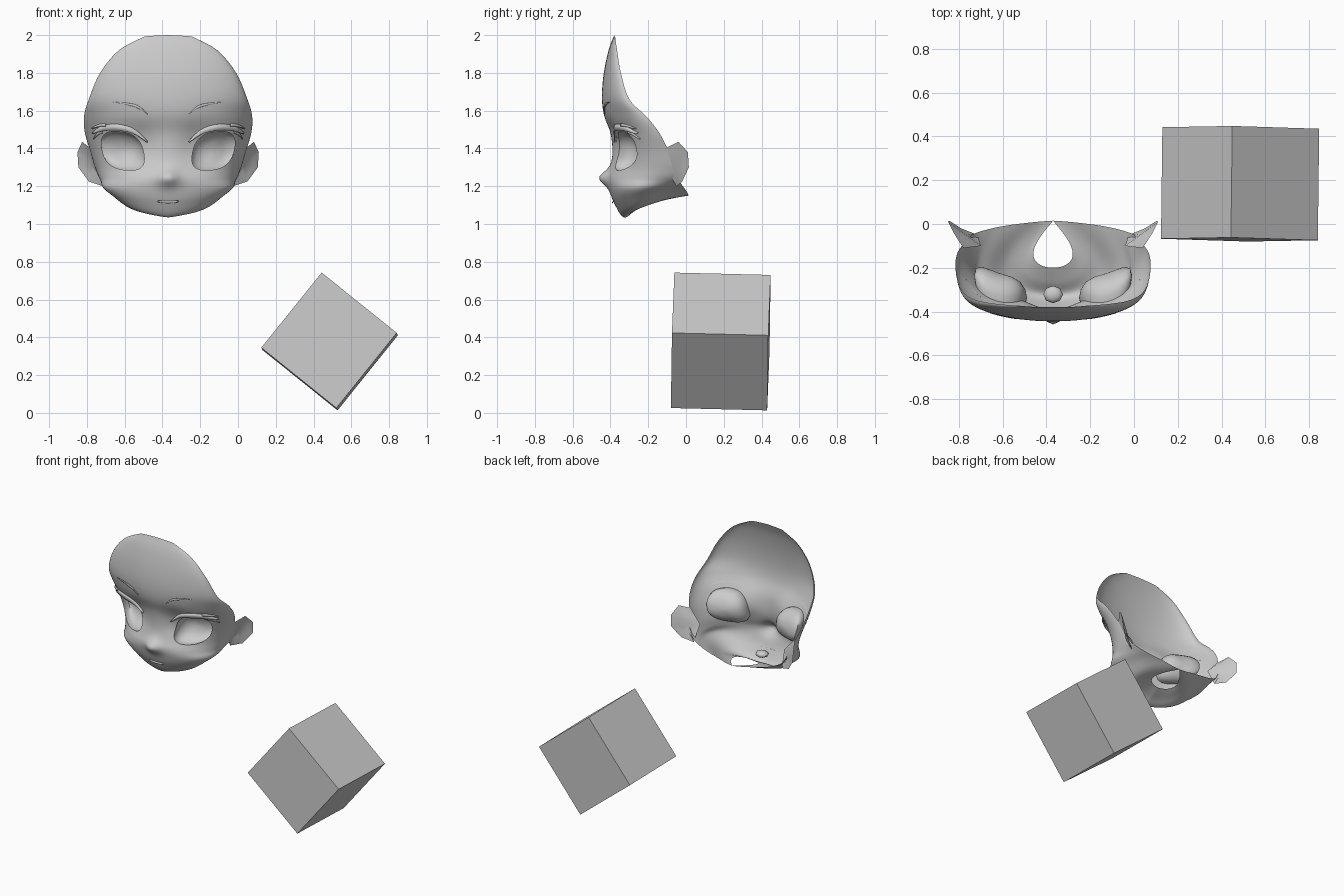
import bpy
import bmesh
from math import sin, cos, pi, radians
from mathutils import Vector, Matrix
from mathutils.bvhtree import BVHTree

if "Cube" in bpy.data.objects:
    bpy.data.objects.remove(bpy.data.objects["Cube"], do_unlink=True)

FACE_X = -0.37

grey = bpy.data.materials.new("plain_grey")
grey.use_nodes = True
grey.diffuse_color = (0.6, 0.6, 0.6, 1)
grey.node_tree.nodes["Principled BSDF"].inputs["Base Color"].default_value = grey.diffuse_color


def finish(name, bm, mirror=True, angle=50, thickness=0.0):
    """Turn a bmesh half into a mirrored, shaded object."""
    bmesh.ops.recalc_face_normals(bm, faces=bm.faces)
    mesh = bpy.data.meshes.new(name)
    bm.to_mesh(mesh)
    bm.free()
    mesh.materials.append(grey)
    obj = bpy.data.objects.new(name, mesh)
    bpy.context.collection.objects.link(obj)
    if mirror:
        obj.location.x = FACE_X
        mod = obj.modifiers.new("mirror", 'MIRROR')
        mod.use_clip = True
    if thickness:
        mod = obj.modifiers.new("thickness", 'SOLIDIFY')
        mod.thickness = thickness
        mod.offset = 0
    bpy.ops.object.select_all(action='DESELECT')
    obj.select_set(True)
    bpy.context.view_layer.objects.active = obj
    bpy.ops.object.shade_smooth_by_angle(angle=radians(angle))
    return obj


def blend(rows, t):
    """Smooth curve through rows of numbers, t from 0 to 1."""
    last = len(rows) - 1
    pos = t * last
    i = min(int(pos), last - 1)
    f = pos - i
    a, b, c, d = (rows[max(0, min(last, i + k))] for k in (-1, 0, 1, 2))
    return [q + f / 2 * (r - p + f * (2 * p - 5 * q + 4 * r - s + f * (3 * (q - r) + s - p)))
            for p, q, r, s in zip(a, b, c, d)]


def loft(bm, rings, closed=False):
    """Skin equal-length rings of points with quads."""
    verts = [[bm.verts.new(p) for p in ring] for ring in rings]
    for a, b in zip(verts, verts[1:]):
        n = len(a)
        for j in range(n if closed else n - 1):
            k = (j + 1) % n
            bm.faces.new((a[j], a[k], b[k], b[j]))
    return verts


# Face shell rows: centre y, centre z, edge x, edge y, edge z, sideways bulge
ROWS = [
    (-.38, 2.0, .13, -.375, 1.99, 0),
    (-.41, 1.92, .26, -.365, 1.92, 0),
    (-.435, 1.8, .36, -.345, 1.8, 0),
    (-.445, 1.68, .42, -.3, 1.66, 0),
    (-.435, 1.58, .445, -.21, 1.57, 0),
    (-.4, 1.48, .44, -.14, 1.48, 0),
    (-.39, 1.38, .41, -.09, 1.38, .01),
    (-.4, 1.3, .385, -.06, 1.3, .02),
    (-.415, 1.24, .35, -.04, 1.24, .05),
    (-.405, 1.18, .28, -.02, 1.205, .12),
    (-.38, 1.11, .2, -.005, 1.185, .14),
    (-.33, 1.035, .12, .005, 1.17, .13),
    (-.27, 1.07, .05, .012, 1.155, .1),
    (-.2, 1.11, 0, .015, 1.15, .09),
]


def bump(x, z, cx, cz, sx, sz):
    return 2.718 ** -(((x - cx) / sx) ** 2 + ((z - cz) / sz) ** 2)


def shell_point(s, t):
    cy, cz, ex, ey, ez, bulge = blend(ROWS, t)
    x = max(0, ex * sin(s * pi / 2) + bulge * sin(s * pi))
    y = cy + (ey - cy) * (1 - cos(s * pi / 2))
    z = cz + (ez - cz) * s ** 1.2
    if s < 0.8:
        y -= 0.045 * bump(x, z, 0, 1.245, .05, .045)   # nose
        y += 0.025 * bump(x, z, .15, 1.41, .08, .1)    # eye hollow
    return x, y, z


# Eye outline: a slanted rounded box seen from the front
EYE_X, EYE_Z, EYE_W, EYE_H, ROUND = 0.24, 1.387, 0.11, 0.1, 2.6


def eye_local(x, z):
    dz = z - EYE_Z - 0.08 * (x - EYE_X)
    dx = x - EYE_X - 0.2 * dz
    r = (abs(dx / EYE_W) ** ROUND + abs(dz / EYE_H) ** ROUND) ** (1 / ROUND)
    return dx, dz, r


def eye_global(dx, dz):
    x = EYE_X + dx + 0.2 * dz
    return x, EYE_Z + dz + 0.08 * (x - EYE_X)


# Face shell with open eye sockets
NS, NT = 26, 65
bm = bmesh.new()
loft(bm, [[shell_point(j / NS, i / NT) for j in range(NS + 1)] for i in range(NT + 1)])
tree = BVHTree.FromBMesh(bm)


def surface_y(x, z):
    hit = tree.ray_cast(Vector((max(x, 0.002), -2, z)), Vector((0, 1, 0)))[0]
    return hit.y if hit else -0.3


holes = []
for face in bm.faces:
    c = face.calc_center_median()
    if eye_local(c.x, c.z)[2] < 1:
        holes.append(face)
rim = {v for f in holes for v in f.verts if any(g not in holes for g in v.link_faces)}
bmesh.ops.delete(bm, geom=holes, context='FACES')
for v in rim:
    dx, dz, r = eye_local(v.co.x, v.co.z)
    x, z = eye_global(dx / r, dz / r)
    v.co = (x, surface_y(x, z), z)
finish("face_shell", bm, angle=60)

# Eye dishes set behind the sockets
bm = bmesh.new()
rings = []
for scale, depth in ((1.01, 0), (1.06, .03), (1.0, .06), (.8, .085), (.45, .1), (.1, .105)):
    ring = []
    for k in range(32):
        a = k * pi / 16
        ca, sa = cos(a), sin(a)
        r = scale / (abs(ca) ** ROUND + abs(sa) ** ROUND) ** (1 / ROUND)
        x, z = eye_global(r * ca * EYE_W, r * sa * EYE_H)
        ring.append((x, surface_y(x, z) + depth, z))
    rings.append(ring)
bm.faces.new(loft(bm, rings, closed=True)[-1])
finish("eyes", bm)


def ribbon(name, path, top_lift, bottom_lift, steps=14):
    """Thin tapered strip lying on the face; path holds x, z, half width."""
    bm = bmesh.new()
    upper, lower = [], []
    for i in range(steps + 1):
        x, z, w = blend(path, i / steps)
        upper.append((x, surface_y(x, z + w) - top_lift, z + w))
        lower.append((x, surface_y(x, z - w) - bottom_lift, z - w))
    loft(bm, [upper, lower])
    finish(name, bm, thickness=0.005)


# Lashes, brows and lips
ribbon("upper_lashes", [(.40, 1.48, .004), (.35, 1.505, .014), (.27, 1.512, .017),
                        (.18, 1.49, .014), (.11, 1.435, .003)], 0.002, 0.018)
ribbon("lash_tip_upper", [(.33, 1.525, .008), (.37, 1.52, .006), (.405, 1.505, .001)], .004, .015, 6)
ribbon("lash_tip_lower", [(.35, 1.49, .01), (.375, 1.475, .007), (.395, 1.45, .001)], .004, .012, 6)
ribbon("eyebrows", [(.11, 1.582, .002), (.16, 1.62, .007), (.22, 1.636, .005), (.29, 1.645, .001)],
       0.003, 0.004)
ribbon("upper_lip", [(0, 1.116, .006), (.03, 1.117, .005), (.055, 1.12, .001)], 0, 0.009, 6)

# Mouth pocket inside the shell
bm = bmesh.new()
bmesh.ops.create_uvsphere(bm, u_segments=8, v_segments=6, radius=1,
                          matrix=Matrix.Translation((FACE_X, -.322, 1.105)) @ Matrix.Diagonal((.045, .04, .022, 1)))
finish("mouth_pocket", bm, mirror=False)

# Ears: dished front, tapering back into the head
EAR = [(.41, -.11, 1.4), (.455, -.04, 1.435), (.48, .01, 1.38), (.475, .015, 1.3),
       (.42, -.02, 1.225), (.345, -.05, 1.2), (.36, -.085, 1.26), (.385, -.1, 1.33)]
bm = bmesh.new()
dish = Vector((.405, -.045, 1.31))
root = Vector((.33, -.1, 1.31))
inner = [Vector(p).lerp(dish, 0.4) for p in EAR]
back = [Vector(p).lerp(root, 0.35) for p in EAR]
skin = loft(bm, [inner, EAR, back], closed=True)
for ring, tip in ((skin[0], dish), (skin[-1], root)):
    centre = bm.verts.new(tip)
    for j, v in enumerate(ring):
        bm.faces.new((v, ring[(j + 1) % len(ring)], centre))
finish("ears", bm, angle=40)

# Loose tilted block beside the face
turn = (Matrix.Rotation(radians(-1.4), 4, 'X') @ Matrix.Rotation(radians(-0.7), 4, 'Z')
        @ Matrix.Rotation(radians(38.8), 4, 'Y'))
bm = bmesh.new()
bmesh.ops.create_cube(bm, size=0.51, matrix=Matrix.Translation((.485, .184, .378)) @ turn)
finish("block", bm, mirror=False, angle=30)
